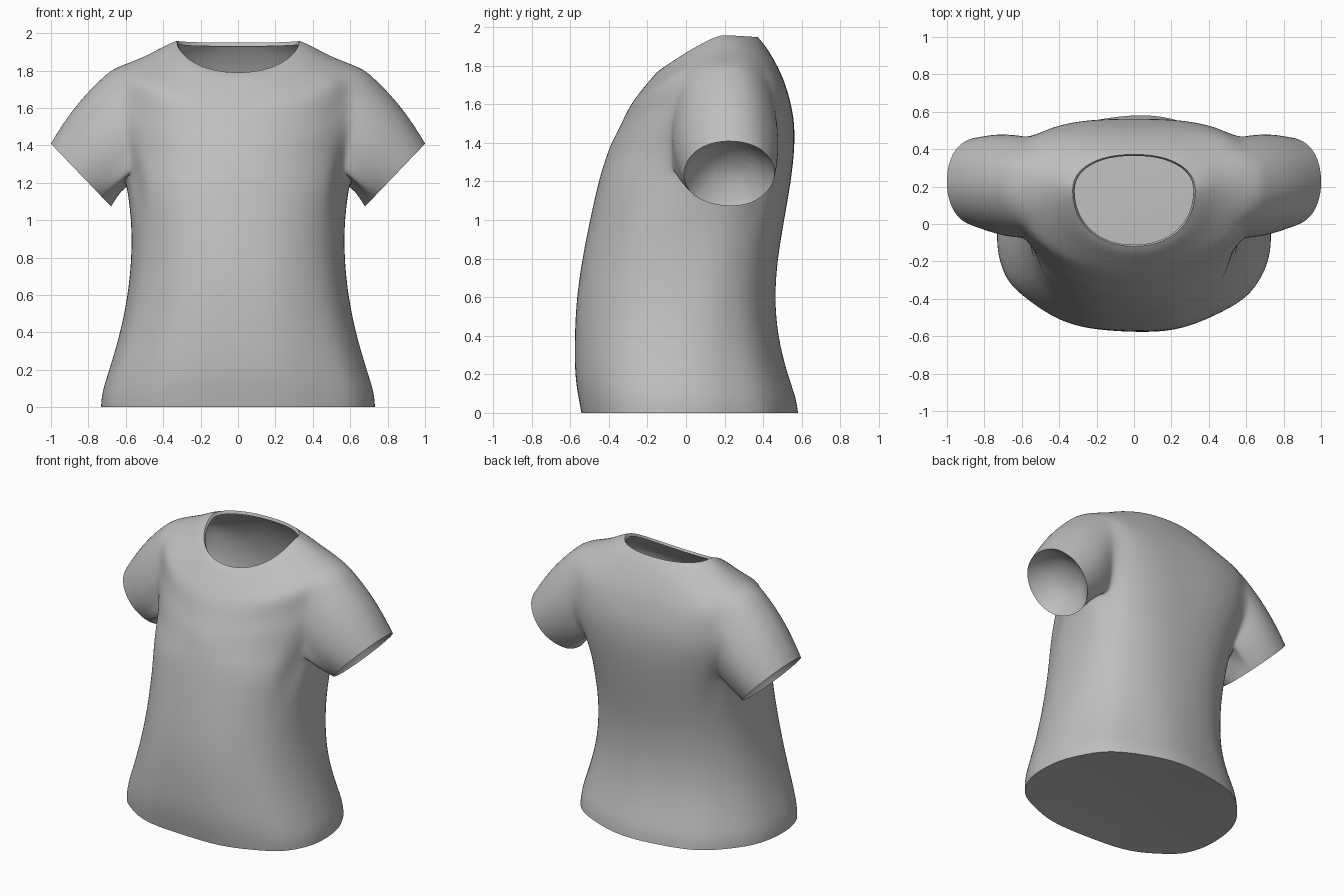
import bpy, bmesh
from math import sin, cos, pi, atan2, radians
from mathutils import Vector

cube = bpy.data.objects.get("Cube")
if cube:
    bpy.data.objects.remove(cube)

# Cloth colour
cloth = bpy.data.materials.new("grey cloth")
cloth.use_nodes = True
grey = (0.52, 0.52, 0.52, 1)
cloth.diffuse_color = grey
cloth.node_tree.nodes["Principled BSDF"].inputs["Base Color"].default_value = grey

COLS = 40
# Level body rings: half width, side y, front y, back y, height
BODY = [
    (.735, -.06, -.545, .58, 0),
    (.73, -.06, -.56, .57, .08),
    (.69, -.05, -.58, .525, .2),
    (.63, -.03, -.58, .475, .4),
    (.59, 0, -.57, .46, .6),
    (.57, .03, -.54, .475, .8),
    (.57, .06, -.5, .51, 1),
    (.6, .12, -.455, .545, 1.2),
]
# Tilted chest and shoulder rings: the same, with front, side and back heights
YOKE = [
    (.64, .17, -.425, .56, 1.3, 1.38, 1.33),
    (.665, .19, -.39, .565, 1.4, 1.53, 1.43),
    (.67, .2, -.34, .56, 1.49, 1.67, 1.53),
    (.675, .2, -.3, .54, 1.58, 1.81, 1.62),
    (.58, .21, -.25, .515, 1.65, 1.845, 1.71),
    (.47, .21, -.2, .47, 1.71, 1.89, 1.81),
    (.385, .2, -.155, .415, 1.765, 1.94, 1.9),
    (.328, .18, -.12, .372, 1.79, 1.96, 1.95),
]
ARM_LOW = len(BODY) - 1           # rings bounding the armholes
ARM_TOP = ARM_LOW + 4
ARM_FRONT, ARM_BACK = -3, 4       # columns bounding the armholes


def power(v, e):
    return abs(v) ** e * (1 if v >= 0 else -1)


def ring_points(row, a, cy, yf, yb, zf, zs, zb):
    # boxy front below the arms, sloping chest above; back fullest at the shoulder blades
    front_round = 2.35 if row <= ARM_LOW else 1.8 + .07 * abs(row - ARM_TOP + 1)
    back_round = max(2.2, 2.8 - .1 * abs(row - ARM_TOP + 2))
    drop = min(2, 2 - .22 * (row - ARM_TOP))
    pts = []
    for c in range(COLS):
        t = 2 * pi * c / COLS
        s, k = sin(t), cos(t)
        depth, zend, n = (yb - cy, zb, back_round) if s > 0 else (cy - yf, zf, front_round)
        # gentle drape folds on the lower body
        fold = 1 + .01 * sin(t * 9 + 1) * max(0, 1 - zs / 1.1)
        pts.append(Vector((a * power(k, 2 / n) * (fold if abs(k) < .9 else 1),
                           cy + depth * power(s, 2 / n) * fold,
                           zs + (zend - zs) * abs(s) ** drop)))
    return pts


bm = bmesh.new()
rings = [ring + ring[-1:] * 2 for ring in BODY] + YOKE
rows = [[bm.verts.new(p) for p in ring_points(i, *ring)] for i, ring in enumerate(rings)]
crease = bm.edges.layers.float.new("crease_edge")


def bridge(r1, r2):
    n = len(r1)
    for i in range(n):
        bm.faces.new((r1[i], r1[(i + 1) % n], r2[(i + 1) % n], r2[i]))


def inset(loop, shift, scale):
    # ring of faces stepping inward from an opening
    centre = sum((v.co for v in loop), Vector()) / len(loop)
    inner = [bm.verts.new(centre + (v.co - centre) * scale + Vector(shift)) for v in loop]
    bridge(loop, inner)
    return inner


def close(loop, shift):
    middle = bm.verts.new(sum((v.co for v in loop), Vector()) / len(loop) + Vector(shift))
    for i, v in enumerate(loop):
        bm.faces.new((v, loop[(i + 1) % len(loop)], middle))


def sharpen(loop, amount):
    for i, v in enumerate(loop):
        bm.edges.get((v, loop[(i + 1) % len(loop)]))[crease] = amount


# Body panels, leaving the armholes open
for r in range(len(rows) - 1):
    for c in range(COLS):
        right = c if c < COLS // 2 else c - COLS
        left = COLS // 2 - 1 - c
        hole = any(ARM_FRONT <= q < ARM_BACK for q in (right, left))
        if ARM_LOW <= r < ARM_TOP and hole:
            continue
        d = (c + 1) % COLS
        bm.faces.new((rows[r][c], rows[r][d], rows[r + 1][d], rows[r + 1][c]))

# Sleeves, grown from each armhole to its cuff
for side in (1, -1):
    path = [(ARM_LOW, c) for c in range(ARM_FRONT, ARM_BACK)]
    path += [(r, ARM_BACK) for r in range(ARM_LOW, ARM_TOP)]
    path += [(ARM_TOP, c) for c in range(ARM_BACK, ARM_FRONT, -1)]
    path += [(r, ARM_FRONT) for r in range(ARM_TOP, ARM_LOW, -1)]
    loop = [rows[r][(c if side > 0 else COLS // 2 - c) % COLS] for r, c in path]
    angles = []
    for v in loop:
        a = atan2(v.co.z - 1.51, v.co.y - .2)
        angles.append(a)
        v.co.y += .6 * (.2 + .29 * cos(a) - v.co.y)
        v.co.z += .6 * (1.51 + .3 * sin(a) - v.co.z)
    start = [v.co.copy() for v in loop]
    previous = loop
    for f in (.15, .38, .62, .85, .95, 1):
        ring = []
        for p, a in zip(start, angles):
            cuff = Vector((side * (.84 + .163 * sin(a)), .225 + .245 * cos(a), 1.24 + .17 * sin(a)))
            bulge = .018 * sin(pi * f)
            up = bulge * max(sin(a), 0)
            ring.append(bm.verts.new(p.lerp(cuff, f) + Vector((side * up, bulge * cos(a), up))))
        bridge(previous, ring)
        previous = ring
    sharpen(previous, .7)
    edge = inset(previous, (-side * .02, 0, .02), .93)
    close(inset(edge, (-side * .06, 0, .06), .6), (-side * .02, 0, .02))

# Neck edge
inset(rows[-1], (0, 0, -.02), .97)
sharpen(rows[-1], .6)

# Closed underside inside the hem
sharpen(rows[0], 1)
close(inset(rows[0], (0, 0, .02), .5), (0, 0, .01))

bmesh.ops.recalc_face_normals(bm, faces=bm.faces)
mesh = bpy.data.meshes.new("shirt")
bm.to_mesh(mesh)
bm.free()
mesh.materials.append(cloth)
shirt = bpy.data.objects.new("shirt", mesh)
bpy.context.collection.objects.link(shirt)

# Soft cloth surface
smooth = shirt.modifiers.new("soften", "SUBSURF")
smooth.levels = smooth.render_levels = 2
bpy.ops.object.select_all(action="DESELECT")
shirt.select_set(True)
bpy.context.view_layer.objects.active = shirt
bpy.ops.object.modifier_apply(modifier="soften")
bpy.ops.object.shade_smooth_by_angle(angle=radians(50))
